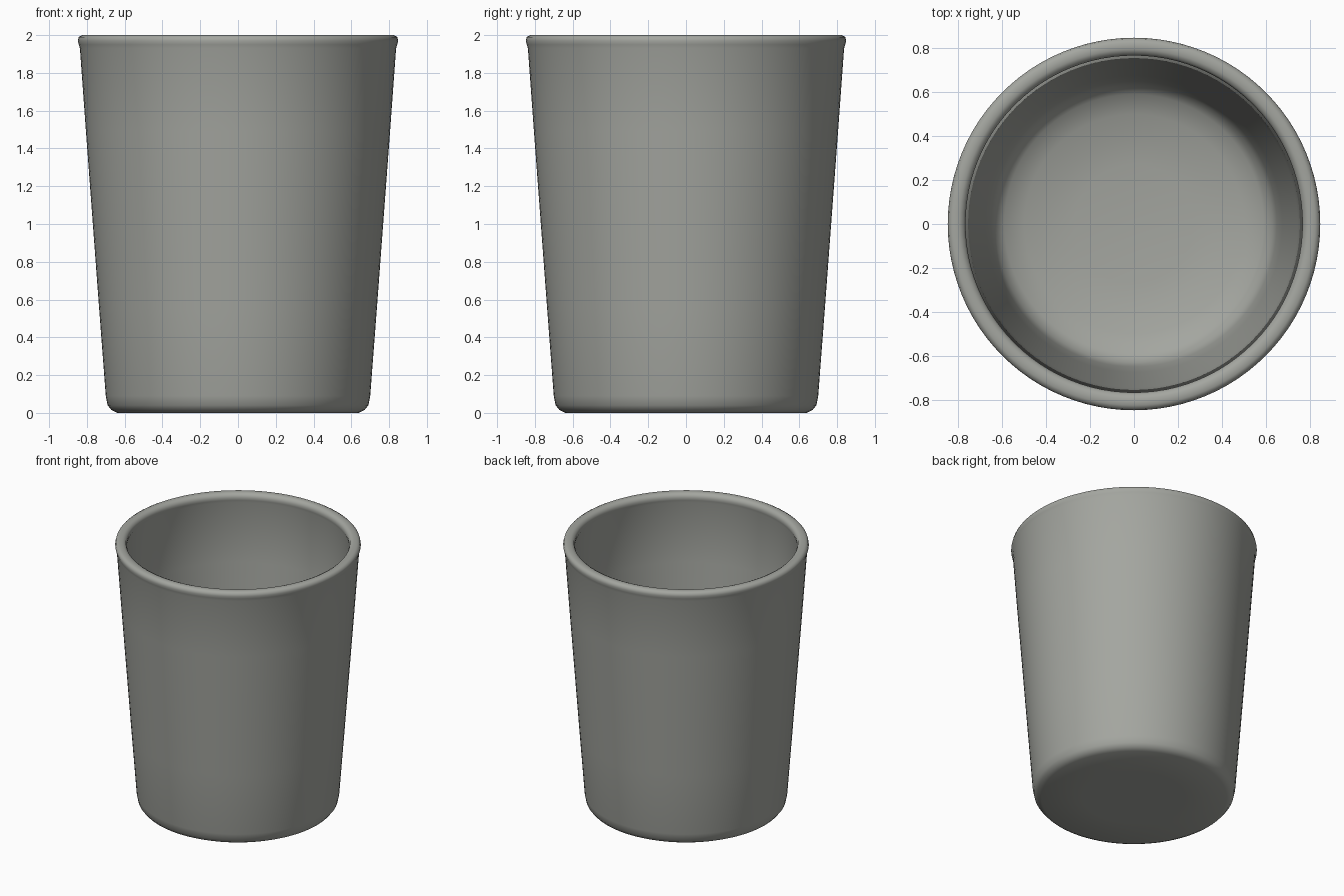
import bpy, bmesh, math

if "Cube" in bpy.data.objects:
    bpy.data.objects.remove(bpy.data.objects["Cube"])

SEGMENTS = 96

# Half cross-section of the tumbler (radius, height): underside, outer wall, lip, inner wall, floor
profile = [
    (0.0, 0.0), (0.35, 0.0), (0.64, 0.0), (0.67, 0.015), (0.69, 0.04), (0.70, 0.09),
    (0.735, 0.55), (0.77, 1.02), (0.805, 1.49), (0.837, 1.93),
    (0.843, 1.95), (0.848, 1.97), (0.843, 1.99), (0.825, 2.0),
    (0.795, 2.0), (0.775, 1.99), (0.767, 1.97), (0.768, 1.95), (0.775, 1.93),
    (0.745, 1.49), (0.71, 1.02), (0.675, 0.55), (0.65, 0.26),
    (0.63, 0.19), (0.59, 0.15), (0.50, 0.12), (0.38, 0.095), (0.27, 0.08), (0.0, 0.08),
]

# Spin the profile around the z axis
bm = bmesh.new()
verts = [bm.verts.new((r, 0, z)) for r, z in profile]
edges = [bm.edges.new(pair) for pair in zip(verts, verts[1:])]
bmesh.ops.spin(bm, geom=verts + edges, cent=(0, 0, 0), axis=(0, 0, 1),
               angle=math.tau, steps=SEGMENTS, use_duplicate=False)
bmesh.ops.remove_doubles(bm, verts=bm.verts, dist=0.0005)
bmesh.ops.recalc_face_normals(bm, faces=bm.faces)

mesh = bpy.data.meshes.new("tumbler")
bm.to_mesh(mesh)
bm.free()
cup = bpy.data.objects.new("tumbler", mesh)
bpy.context.collection.objects.link(cup)

# One plain warm grey
grey = bpy.data.materials.new("warm grey")
grey.diffuse_color = (0.37, 0.38, 0.35, 1)
grey.use_nodes = True
grey.node_tree.nodes["Principled BSDF"].inputs["Base Color"].default_value = grey.diffuse_color
mesh.materials.append(grey)

# Smooth shading
bpy.context.view_layer.objects.active = cup
cup.select_set(True)
bpy.ops.object.shade_smooth_by_angle(angle=math.radians(50))
